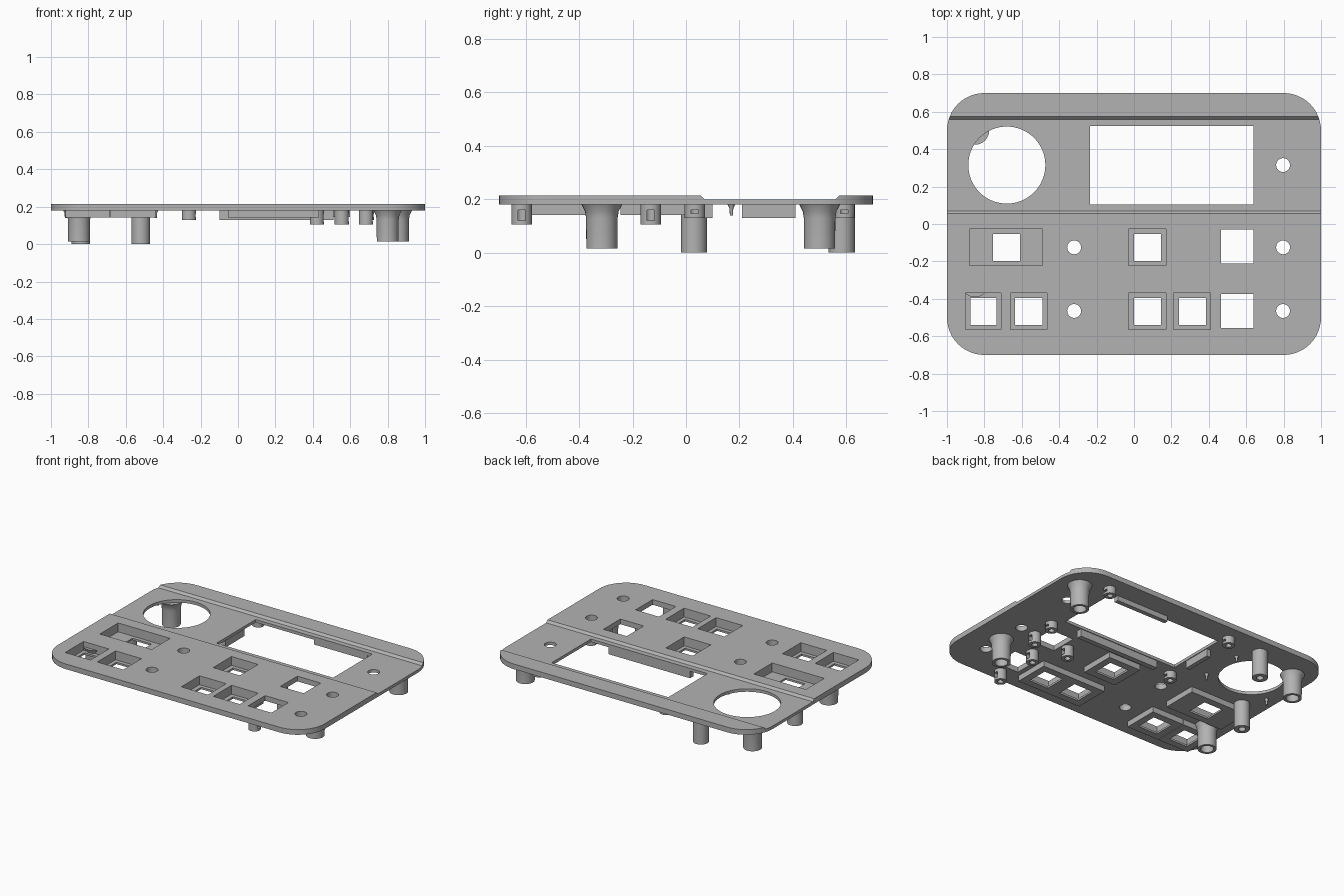
import bpy, bmesh, math

if "Cube" in bpy.data.objects:
    bpy.data.objects.remove(bpy.data.objects["Cube"])

grey = bpy.data.materials.new("matte_grey")
grey.use_nodes = True
grey.diffuse_color = (0.45, 0.45, 0.45, 1)
grey.node_tree.nodes["Principled BSDF"].inputs["Base Color"].default_value = (0.45, 0.45, 0.45, 1)

TOP, FLOOR, UNDER = 0.215, 0.2, 0.18


def make(name, bm):
    bmesh.ops.recalc_face_normals(bm, faces=bm.faces)
    mesh = bpy.data.meshes.new(name)
    bm.to_mesh(mesh)
    bm.free()
    mesh.materials.append(grey)
    ob = bpy.data.objects.new(name, mesh)
    bpy.context.collection.objects.link(ob)
    return ob


def prism(bm, outline, z0, z1):
    low = [bm.verts.new((x, y, z0)) for x, y in outline]
    high = [bm.verts.new((x, y, z1)) for x, y in outline]
    bm.faces.new(low)
    bm.faces.new(high)
    for i in range(len(low)):
        j = (i + 1) % len(low)
        bm.faces.new((low[i], low[j], high[j], high[i]))


def box(bm, x0, x1, y0, y1, z0, z1):
    prism(bm, [(x0, y0), (x1, y0), (x1, y1), (x0, y1)], z0, z1)


def circle(x, y, r, n=32):
    return [(x + r * math.cos(math.tau * i / n), y + r * math.sin(math.tau * i / n)) for i in range(n)]


def lathe(name, x, y, profile, n=32):
    """Closed profile of (radius, z) points turned about a vertical axis."""
    bm = bmesh.new()
    rings = [[bm.verts.new((px, py, z)) for px, py in circle(x, y, r, n)] for r, z in profile]
    for a, b in zip(rings, rings[1:] + rings[:1]):
        for i in range(n):
            j = (i + 1) % n
            bm.faces.new((a[i], a[j], b[j], b[i]))
    return make(name, bm)


def cut(ob, bm):
    """Subtract the solids in bm from ob and bake the result."""
    cutter = make("cutter", bm)
    cutter.hide_render = True
    mod = ob.modifiers.new("cut", "BOOLEAN")
    mod.operation, mod.solver, mod.object = "DIFFERENCE", "EXACT", cutter
    graph = bpy.context.evaluated_depsgraph_get()
    mesh = bpy.data.meshes.new_from_object(ob.evaluated_get(graph))
    ob.modifiers.clear()
    ob.data = mesh
    bpy.data.objects.remove(cutter)


# Rounded panel
outline = []
for k, (sx, sy) in enumerate([(1, 1), (-1, 1), (-1, -1), (1, -1)]):
    for i in range(13):
        a = math.pi / 2 * (k + i / 12)
        outline.append((sx * 0.8 + 0.2 * math.cos(a), sy * 0.5 + 0.2 * math.sin(a)))
bm = bmesh.new()
prism(bm, outline, UNDER, TOP)
panel = make("panel", bm)

# Shallow channel with sloped sides across the panel
bm = bmesh.new()
section = [(0.07, FLOOR), (0.56, FLOOR), (0.575, TOP), (0.575, 0.3), (0.055, 0.3), (0.055, TOP)]
ends = [[bm.verts.new((x, y, z)) for y, z in section] for x in (-1.2, 1.2)]
for end in ends:
    bm.faces.new(end)
for i in range(len(section)):
    j = (i + 1) % len(section)
    bm.faces.new((ends[0][i], ends[0][j], ends[1][j], ends[1][i]))
cut(panel, bm)

# Button pockets: x range of pocket, x range of hole, y centre
pockets = [
    (-0.88, -0.49, -0.755, -0.61, -0.125),
    (-0.03, 0.17, 0.0, 0.145, -0.125),
    (-0.9, -0.71, -0.875, -0.735, -0.467),
    (-0.66, -0.465, -0.635, -0.49, -0.467),
    (-0.03, 0.17, 0.0, 0.145, -0.467),
    (0.21, 0.41, 0.24, 0.385, -0.467),
]

# Openings through the panel
bm = bmesh.new()
box(bm, -0.235, 0.64, 0.105, 0.525, 0, 0.4)
prism(bm, circle(-0.68, 0.315, 0.206, 64), 0, 0.4)
for y in (-0.12, -0.465):
    box(bm, 0.465, 0.64, y - 0.091, y + 0.091, 0, 0.4)
for x, y in [(0.797, 0.315), (0.797, -0.125), (0.797, -0.465), (-0.32, -0.125), (-0.32, -0.465)]:
    prism(bm, circle(x, y, 0.037), 0, 0.4)
for x0, x1, _, _, y in pockets:
    box(bm, x0, x1, y - 0.098, y + 0.098, 0, 0.4)
cut(panel, bm)

# Trays hanging under the button pockets
for x0, x1, h0, h1, y in pockets:
    bm = bmesh.new()
    box(bm, x0 - 0.023, x1 + 0.023, y - 0.121, y + 0.121, 0.142, UNDER)
    tray = make("button_tray", bm)
    bm = bmesh.new()
    box(bm, x0, x1, y - 0.098, y + 0.098, 0.155, 0.3)
    cut(tray, bm)
    bm = bmesh.new()
    box(bm, h0, h1, y - 0.072, y + 0.072, 0.1, 0.3)
    cut(tray, bm)

# Flared hollow corner posts
for x, y in [(0.855, 0.5), (0.8, -0.315), (-0.85, 0.5), (-0.85, -0.315)]:
    lathe("corner_post", x, y, [(0.04, 0.015), (0.058, 0.015), (0.059, 0.13),
                                (0.063, 0.155), (0.076, UNDER), (0.04, UNDER)])

# Long straight standoffs
for x, y in [(-0.84, 0.03), (-0.52, 0.583)]:
    lathe("long_standoff", x, y, [(0.022, 0), (0.049, 0), (0.049, UNDER), (0.022, UNDER)])

# Short slotted standoffs around the screen and the square openings
short = [(x, y, 0.13) for x in (-0.262, 0.69) for y in (0.033, 0.592)]
short += [(0.422, -0.132, 0.105), (0.685, -0.132, 0.105), (0.555, -0.615, 0.105), (0.555, -0.31, 0.105)]
for x, y, z in short:
    post = lathe("short_standoff", x, y, [(0.018, z), (0.038, z), (0.038, UNDER), (0.018, UNDER)])
    bm = bmesh.new()
    box(bm, x, x + 0.06, y - 0.014, y + 0.014, z + 0.016, UNDER - 0.02)
    cut(post, bm)

# Locating ribs around the screen opening
for x0, x1, y0, y1, z in [(-0.1, 0.51, 0.065, 0.1, 0.13), (0.2, 0.6, 0.53, 0.56, 0.145),
                          (-0.27, -0.24, 0.21, 0.41, 0.13)]:
    bm = bmesh.new()
    box(bm, x0, x1, y0, y1, z, UNDER)
    make("screen_rib", bm)

# Tapered pins around the round opening
for x in (-0.92, -0.44):
    for y in (0.17, 0.455):
        lathe("locating_pin", x, y, [(0.001, 0.14), (0.006, 0.14), (0.007, 0.165), (0.014, UNDER), (0.001, UNDER)], 12)

# Smooth round walls, keep edges sharp
bpy.ops.object.select_all(action="DESELECT")
for ob in bpy.context.collection.objects:
    if ob.type == "MESH" and ob.data.materials and ob.data.materials[0] == grey:
        ob.select_set(True)
bpy.context.view_layer.objects.active = panel
bpy.ops.object.shade_smooth_by_angle(angle=math.radians(30))
